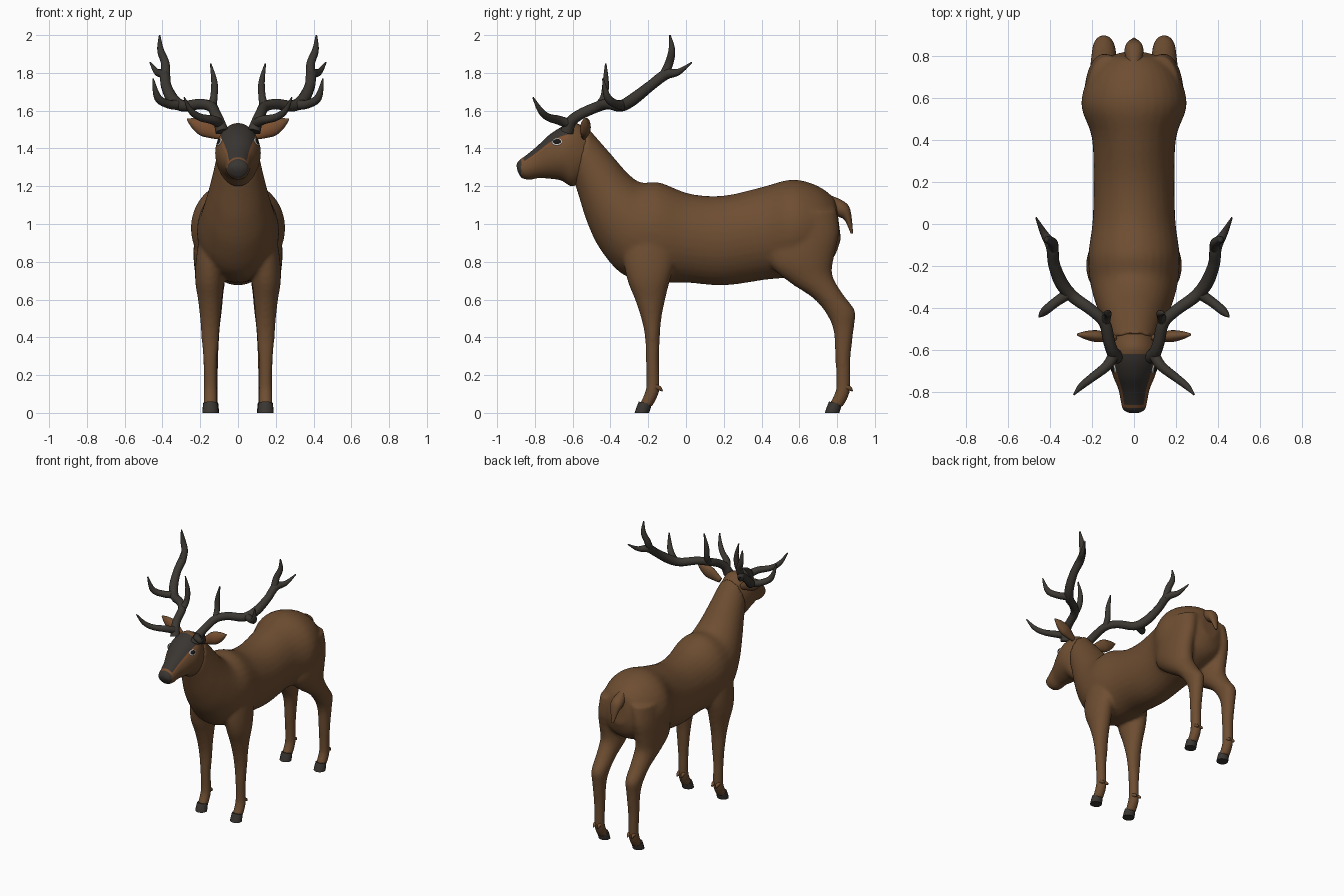
import bpy, bmesh, math
from mathutils import Vector

cube = bpy.data.objects.get("Cube")
if cube:
    bpy.data.objects.remove(cube)


def material(name, rgb):
    m = bpy.data.materials.new(name)
    m.use_nodes = True
    m.diffuse_color = (*rgb, 1)
    bsdf = m.node_tree.nodes["Principled BSDF"]
    bsdf.inputs["Base Color"].default_value = (*rgb, 1)
    bsdf.inputs["Roughness"].default_value = 0.8
    return m


BROWN = material("brown coat", (0.155, 0.075, 0.031))
DARK = material("dark grey face", (0.042, 0.036, 0.031))
RUST = material("rust trim", (0.2, 0.08, 0.03))
HORN = material("antler horn", (0.045, 0.039, 0.032))
BLACK = material("black eye", (0.01, 0.009, 0.008))
WHITE = material("white eye rim", (0.7, 0.7, 0.68))


def smooth_path(rows, sub):
    """Catmull-Rom interpolation of rows of numbers."""
    out = []
    for i in range(len(rows) - 1):
        p0, p1 = rows[max(i - 1, 0)], rows[i]
        p2, p3 = rows[i + 1], rows[min(i + 2, len(rows) - 1)]
        for s in range(sub):
            t = s / sub
            out.append([0.5 * (2 * b + (c - a) * t + (2 * a - 5 * b + 4 * c - d) * t * t
                               + (3 * b - a - 3 * c + d) * t ** 3)
                        for a, b, c, d in zip(p0, p1, p2, p3)])
    return out + [list(rows[-1])]


def loft(bm, rings, sides):
    """Skin rings given as (centre, u axis, v axis); returns (face, angle from u)."""
    loops = []
    for c, u, v in rings:
        angles = [2 * math.pi * k / sides for k in range(sides)]
        loops.append([bm.verts.new(c + u * math.cos(a) + v * math.sin(a)) for a in angles])
    faces = []
    for lo, hi in zip(loops, loops[1:]):
        for k in range(sides):
            n = (k + 1) % sides
            f = bm.faces.new((lo[k], lo[n], hi[n], hi[k]))
            faces.append((f, min(k + 0.5, sides - k - 0.5) * 360 / sides))
    bm.faces.new(loops[0])
    bm.faces.new(loops[-1])
    return faces


def profile(bm, sections, side=1, sides=24, sub=4):
    """Loft from rows (y1, z1, y2, z2, centre x, half width) of the side outline."""
    rings = []
    for y1, z1, y2, z2, cx, w in smooth_path(sections, sub):
        a, b = Vector((0, y1, z1)), Vector((0, y2, z2))
        rings.append(((a + b) / 2 + Vector((cx * side, 0, 0)), (a - b) / 2, Vector((w, 0, 0))))
    return loft(bm, rings, sides)


def tube(bm, points, sides=12, sub=5):
    """Tapering tube along rows (x, y, z, radius)."""
    rows = smooth_path(points, sub)
    pts = [Vector(r[:3]) for r in rows]
    rings = []
    u = Vector((1, 0.3, 0))
    for i, p in enumerate(pts):
        t = (pts[min(i + 1, len(pts) - 1)] - pts[max(i - 1, 0)]).normalized()
        u = (u - t * u.dot(t)).normalized()
        r = max(rows[i][3], 0.003)
        rings.append((p, u * r, t.cross(u) * r))
    loft(bm, rings, sides)


def finish(bm, name, *mats, mirror=False):
    bmesh.ops.recalc_face_normals(bm, faces=bm.faces[:])
    me = bpy.data.meshes.new(name)
    bm.to_mesh(me)
    bm.free()
    for m in mats:
        me.materials.append(m)
    ob = bpy.data.objects.new(name, me)
    bpy.context.collection.objects.link(ob)
    bpy.ops.object.select_all(action='DESELECT')
    ob.select_set(True)
    bpy.context.view_layer.objects.active = ob
    bpy.ops.object.shade_smooth_by_angle(angle=math.radians(50))
    if mirror:
        ob.modifiers.new("Mirror", 'MIRROR')
    return ob


# Torso and neck, rump to nape
TORSO = [(.80, 1.08, .82, .92, 0, .07), (.78, 1.14, .78, .82, 0, .15),
         (.69, 1.205, .69, .76, 0, .22), (.56, 1.235, .56, .72, 0, .25),
         (.40, 1.195, .42, .705, 0, .2), (.20, 1.15, .20, .675, 0, .193),
         (.02, 1.16, 0, .69, 0, .197), (-.14, 1.22, -.16, .69, 0, .217),
         (-.24, 1.22, -.33, .73, 0, .207), (-.31, 1.27, -.45, .86, 0, .18),
         (-.38, 1.35, -.52, 1.0, 0, .15), (-.45, 1.43, -.565, 1.14, 0, .125),
         (-.52, 1.51, -.59, 1.22, 0, .108)]
FRONT_LEG = [(-.31, .97, -.06, .97, .13, .07), (-.33, .82, -.06, .8, .143, .08),
             (-.31, .7, -.085, .7, .15, .077), (-.27, .6, -.11, .6, .148, .064),
             (-.237, .5, -.13, .5, .147, .054), (-.217, .4, -.138, .4, .147, .047),
             (-.213, .28, -.143, .28, .147, .037), (-.21, .17, -.14, .16, .146, .035),
             (-.217, .11, -.145, .1, .146, .037), (-.25, .04, -.18, .03, .146, .037)]
HIND_LEG = [(.46, 1.05, .8, 1.08, .12, .1), (.44, .9, .81, .95, .143, .09),
            (.45, .78, .785, .83, .15, .085), (.55, .69, .775, .73, .145, .077),
            (.67, .61, .83, .63, .143, .065), (.74, .53, .895, .54, .143, .057),
            (.78, .44, .89, .46, .143, .047), (.79, .3, .872, .3, .143, .039),
            (.795, .17, .87, .17, .143, .036), (.79, .11, .865, .1, .143, .037),
            (.755, .04, .83, .03, .143, .037)]
body = bmesh.new()
profile(body, TORSO, sides=32)
for side in (1, -1):
    profile(body, FRONT_LEG, side)
    profile(body, HIND_LEG, side)
body_ob = finish(body, "body_and_legs", BROWN)
blend = body_ob.modifiers.new("Blend", 'REMESH')
blend.mode = 'VOXEL'
blend.voxel_size = 0.012
blend.use_smooth_shade = True
relax = body_ob.modifiers.new("Relax", 'SMOOTH')
relax.factor = 0.5
relax.iterations = 6

# Head with dark face, rust edging and dark nose
HEAD = [(-.49, 1.46, -.53, 1.24, 0, .085), (-.57, 1.53, -.60, 1.2, 0, .113),
        (-.64, 1.522, -.66, 1.23, 0, .12), (-.72, 1.475, -.72, 1.24, 0, .1),
        (-.79, 1.41, -.78, 1.243, 0, .074), (-.845, 1.365, -.83, 1.235, 0, .063),
        (-.885, 1.335, -.87, 1.245, 0, .053), (-.898, 1.31, -.89, 1.275, 0, .03)]
head = bmesh.new()
for f, angle in profile(head, HEAD, sides=36, sub=6):
    y = f.calc_center_median().y
    if y < -.872:
        f.material_index = 1
    elif y < -.62 and angle < 60:
        f.material_index = 1 if angle < 50 and y > -.857 else 2
head.faces.ensure_lookup_table()
head.faces[-1].material_index = 1
finish(head, "head", BROWN, DARK, RUST)

# Eyes, a dark disc over a pale rim
facing = Vector((.87, -.25, .44))
for name, mat, size in (("eye_rims", WHITE, (.029, .021, .006)),
                        ("eyes", BLACK, (.024, .016, .011))):
    bm = bmesh.new()
    bmesh.ops.create_uvsphere(bm, u_segments=20, v_segments=10, radius=1)
    rot = facing.to_track_quat('Z', 'Y')
    for v in bm.verts:
        scaled = Vector(a * b for a, b in zip(v.co, size))
        v.co = rot @ scaled + Vector((.097, -.682, 1.435))
    finish(bm, name, mat, mirror=True)

# Ears
ear = bmesh.new()
base, tip = Vector((.09, -.54, 1.465)), Vector((.27, -.525, 1.555))
across = Vector((-.47, 0, .88))
for f, angle in loft(ear, [(base.lerp(tip, t), across * w, Vector((0, .55 * w + .003, 0)))
                           for t, w, _ in smooth_path([(0, .02, 0), (.25, .036, 0), (.5, .046, 0),
                                                       (.78, .03, 0), (1, .003, 0)], 4)], 20):
    f.normal_update()
    f.material_index = int(f.calc_center_median().y < -.545 and 40 < angle < 140)
finish(ear, "ears", BROWN, RUST, mirror=True)

# Tail
tail = bmesh.new()
profile(tail, [(.77, 1.15, .76, 1.07, 0, .035), (.835, 1.12, .805, 1.04, 0, .045),
               (.87, 1.075, .84, 1.02, 0, .036), (.885, .95, .872, .95, 0, .008)], sides=16)
finish(tail, "tail", BROWN)

# Hooves and dewclaws
hooves, claws = bmesh.new(), bmesh.new()
for y, cx in ((-.25, .146), (.757, .143)):
    profile(hooves, [(y, .06, y + .068, .045, cx, .038), (y - .012, .03, y + .062, .022, cx, .041),
                     (y - .022, 0, y + .055, 0, cx, .042)], sides=16)
    for dx in (-.018, .018):
        tube(claws, [(cx + dx, y + .085, .14, .014), (cx + dx, y + .11, .13, .012),
                     (cx + dx, y + .125, .115, .003)], sides=8, sub=2)
finish(hooves, "hooves", DARK, mirror=True)
finish(claws, "dewclaws", BROWN, mirror=True)

# Antlers: main beam and tines
ANTLER = [
    [(.085, -.63, 1.49, .036), (.1, -.61, 1.54, .03), (.118, -.56, 1.58, .028),
     (.14, -.47, 1.62, .028), (.2, -.41, 1.635, .028), (.29, -.345, 1.625, .03),
     (.345, -.28, 1.66, .032), (.38, -.19, 1.73, .028), (.39, -.11, 1.79, .028),
     (.43, -.04, 1.805, .017), (.465, .03, 1.855, .004)],
    [(.385, -.12, 1.78, .026), (.385, -.09, 1.85, .023), (.41, -.075, 1.92, .018),
     (.415, -.085, 2.0, .004)],
    [(.095, -.62, 1.53, .027), (.13, -.675, 1.55, .024), (.2, -.73, 1.565, .02),
     (.25, -.77, 1.6, .016), (.285, -.81, 1.67, .004)],
    [(.14, -.47, 1.615, .025), (.128, -.435, 1.67, .02), (.125, -.425, 1.75, .017),
     (.145, -.425, 1.85, .004)],
    [(.31, -.33, 1.63, .027), (.37, -.37, 1.635, .023), (.425, -.415, 1.67, .02),
     (.45, -.44, 1.77, .004)],
]
antlers = bmesh.new()
for branch in ANTLER:
    tube(antlers, branch)
finish(antlers, "antlers", HORN, mirror=True)
